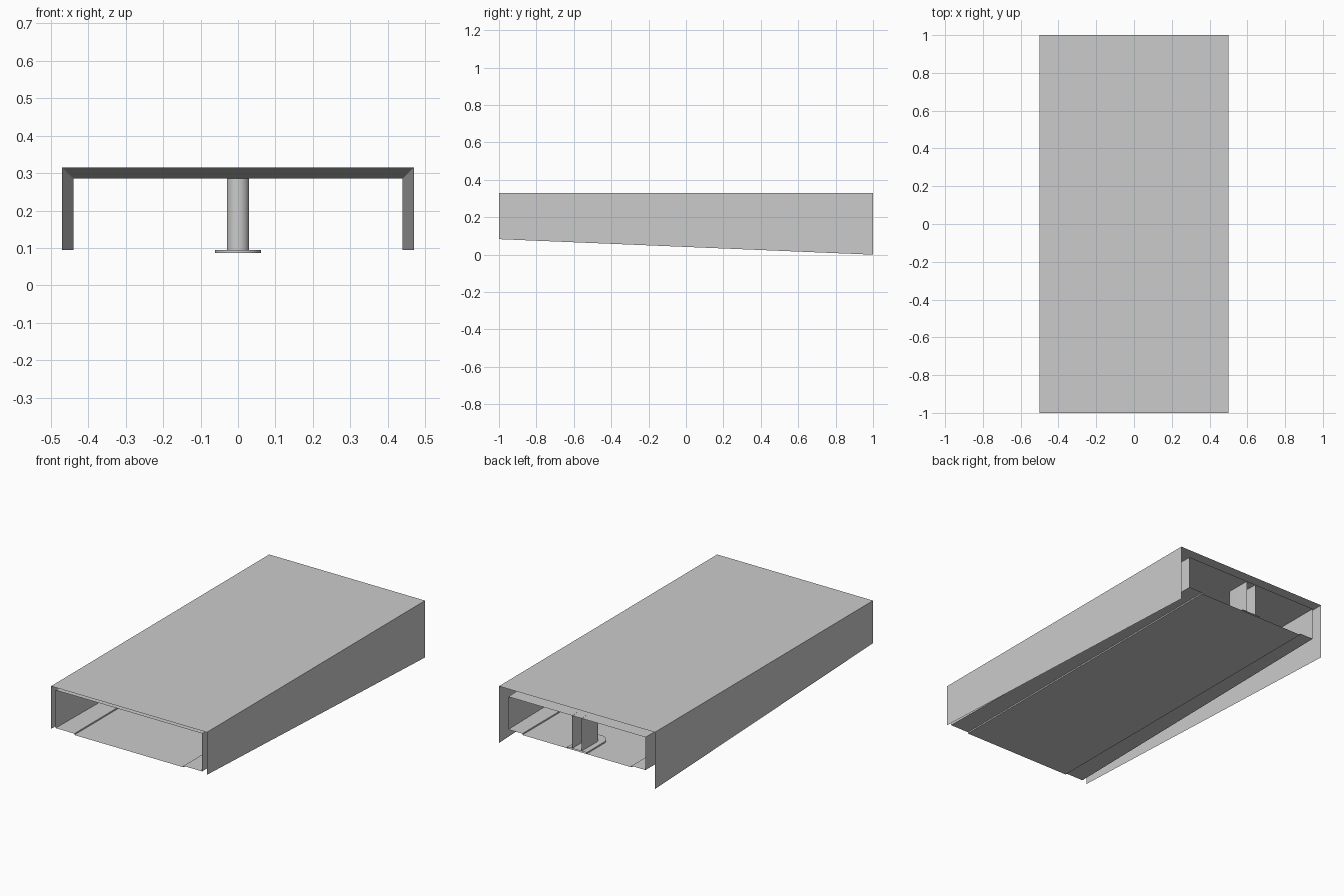
import bpy, math

if "Cube" in bpy.data.objects:
    bpy.data.objects.remove(bpy.data.objects["Cube"])


def make(name, verts, faces):
    mesh = bpy.data.meshes.new(name)
    mesh.from_pydata(verts, [], faces)
    ob = bpy.data.objects.new(name, mesh)
    bpy.context.collection.objects.link(ob)
    return ob


def loft(name, front, back):
    """Single-sheet skin between (x, z) profiles at y = -1 and y = 1."""
    n = len(front)
    verts = [(x, -1, z) for x, z in front] + [(x, 1, z) for x, z in back]
    return make(name, verts, [(i, i + 1, n + i + 1, n + i) for i in range(n - 1)])


def u_outline(r, length, segs=14):
    """U shape open at the back (y = 1) with a round front."""
    cy = 1 - length
    arc = [(-r * math.cos(math.pi * i / segs), cy - r * math.sin(math.pi * i / segs))
           for i in range(segs + 1)]
    return [(-r, 1)] + arc + [(r, 1)]


def u_wall(name, r, length, z0, z1, cap=False):
    pts = u_outline(r, length)
    n = len(pts)
    verts = [(x, y, z0) for x, y in pts] + [(x, y, z1) for x, y in pts]
    faces = [(i, i + 1, n + i + 1, n + i) for i in range(n - 1)]
    if cap:
        faces.append(tuple(range(n, 2 * n)))
    ob = make(name, verts, faces)
    bpy.ops.object.select_all(action='DESELECT')
    bpy.context.view_layer.objects.active = ob
    ob.select_set(True)
    bpy.ops.object.shade_smooth_by_angle(angle=math.radians(35))
    return ob


FLOOR, SUNK, TOP = 0.095, 0.087, 0.33

# outer casing: roof and two sides with a sloping lower edge
loft("outer_casing",
     [(0.5, 0.083), (0.5, TOP), (-0.5, TOP), (-0.5, 0.083)],
     [(0.5, 0.0), (0.5, TOP), (-0.5, TOP), (-0.5, 0.0)])


# inner tunnel: tapers toward the back, floor has a sunken centre strip
def tunnel(w, top):
    return [(0.35, SUNK), (0.35, FLOOR), (w, FLOOR), (w, top),
            (-w, top), (-w, FLOOR), (-0.35, FLOOR), (-0.35, SUNK), (0.35, SUNK)]


loft("inner_tunnel", tunnel(0.47, 0.315), tunnel(0.44, 0.285))

# post at the back end and its foot plate
u_wall("post", 0.03, 0.14, FLOOR, 0.286)
u_wall("post_foot", 0.062, 0.16, SUNK, FLOOR, cap=True)
